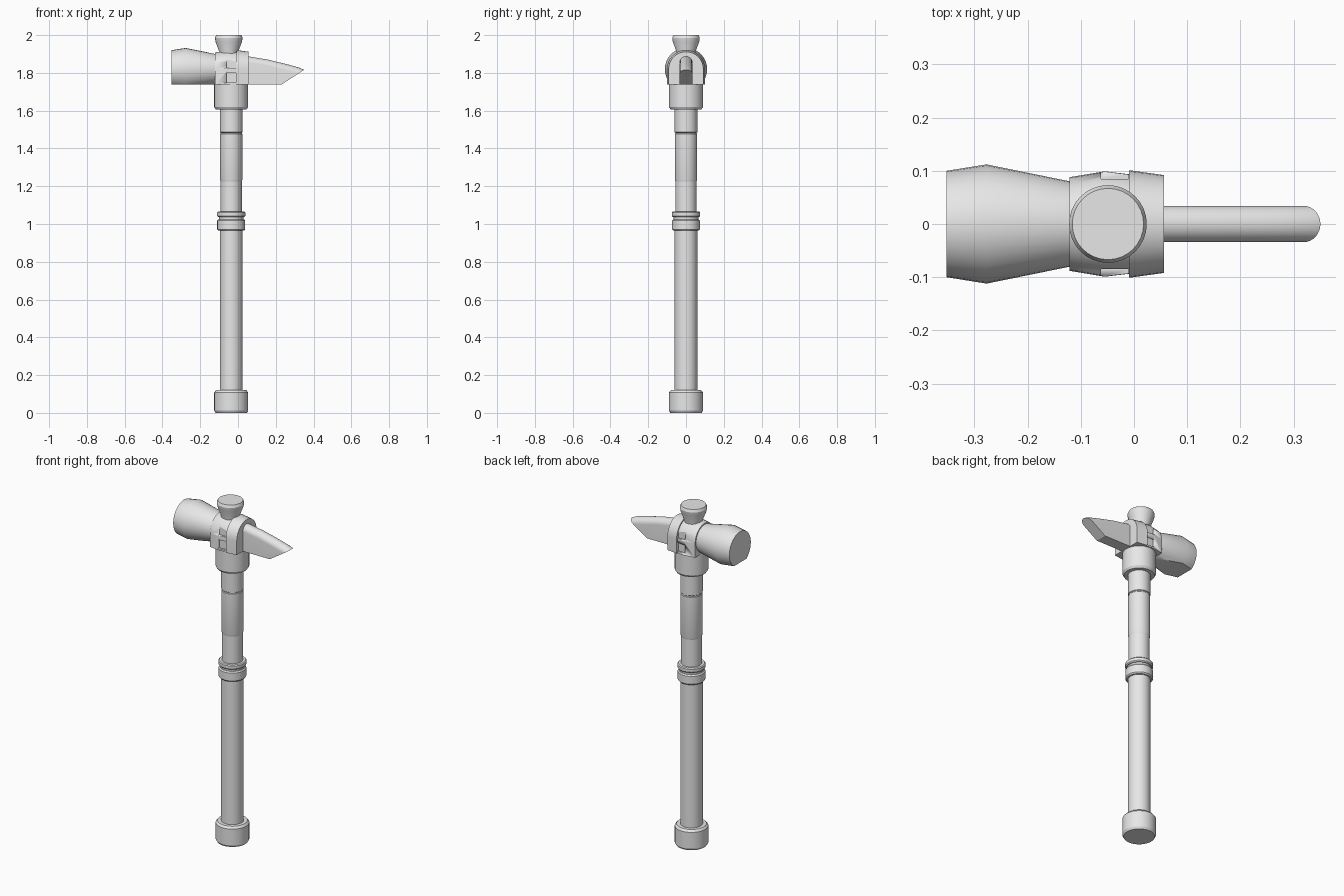
import bpy, bmesh, math
from mathutils import Vector

if "Cube" in bpy.data.objects:
    bpy.data.objects.remove(bpy.data.objects["Cube"], do_unlink=True)

steel = bpy.data.materials.new("plain_grey")
steel.use_nodes = True
GREY = (0.8, 0.8, 0.8, 1)
steel.diffuse_color = GREY
steel.node_tree.nodes["Principled BSDF"].inputs["Base Color"].default_value = GREY

AXIS_X = -0.036   # handle centre line
HEAD_Z = 1.82     # head centre line
BASE_Z = 1.738    # flat underside of the head


def finish(name, bm):
    bmesh.ops.recalc_face_normals(bm, faces=bm.faces)
    mesh = bpy.data.meshes.new(name)
    bm.to_mesh(mesh)
    bm.free()
    mesh.materials.append(steel)
    obj = bpy.data.objects.new(name, mesh)
    bpy.context.collection.objects.link(obj)
    bpy.ops.object.select_all(action="DESELECT")
    obj.select_set(True)
    bpy.context.view_layer.objects.active = obj
    bpy.ops.object.shade_smooth_by_angle(angle=math.radians(25))
    return obj


def loft(sections):
    """Skin a list of closed point rings and cap both ends."""
    bm = bmesh.new()
    rings = [[bm.verts.new(p) for p in ring] for ring in sections]
    n = len(rings[0])
    for a, b in zip(rings, rings[1:]):
        for i in range(n):
            j = (i + 1) % n
            bm.faces.new((a[i], a[j], b[j], b[i]))
    bm.faces.new(rings[0])
    bm.faces.new(rings[-1])
    return bm


def circle(r, n=32):
    return [(r * math.cos(math.tau * i / n), r * math.sin(math.tau * i / n)) for i in range(n)]


def upright(name, profile, x=AXIS_X):
    """Round part on a vertical axis from (radius, z) pairs."""
    return finish(name, loft([[(x + u, v, z) for u, v in circle(r)] for r, z in profile]))


def arch(x, half, top, bottom=BASE_Z, n=16):
    """Horseshoe section: flat sides and base, round top."""
    pts = [(x, half * math.cos(math.pi * i / n), top - half + half * math.sin(math.pi * i / n))
           for i in range(n + 1)]
    return [(x, half, bottom)] + pts + [(x, -half, bottom)]


def slice_off(bm, point, normal):
    """Cut away everything on the normal's side and close the hole."""
    geom = bm.verts[:] + bm.edges[:] + bm.faces[:]
    bmesh.ops.bisect_plane(bm, geom=geom, dist=1e-5, plane_co=Vector(point),
                           plane_no=Vector(normal), clear_outer=True)
    bmesh.ops.holes_fill(bm, edges=[e for e in bm.edges if e.is_boundary])


# Handle, from the pommel up to the head socket
upright("pommel", [(0.083, 0), (0.09, 0.012), (0.09, 0.108), (0.08, 0.12)])
upright("grip", [(0.06, 0.11), (0.06, 0.98)])
upright("lower_band", [(0.068, 0.965), (0.074, 0.972), (0.074, 1.018), (0.068, 1.025)])
upright("band_core", [(0.065, 1.02), (0.065, 1.045)])
upright("upper_band", [(0.07, 1.037), (0.075, 1.043), (0.075, 1.06), (0.07, 1.065)])
upright("narrow_shaft", [(0.056, 1.06), (0.056, 1.24)])
upright("upper_shaft", [(0.056, 1.225), (0.059, 1.235), (0.059, 1.476), (0.056, 1.479),
                        (0.056, 1.483), (0.06, 1.486), (0.06, 1.62)])
upright("head_socket", [(0.082, 1.607), (0.09, 1.62), (0.09, BASE_Z)])

# Round striking head, flattened underneath
striker = [(-0.352, 0.1), (-0.277, 0.112), (-0.11, 0.078)]
bm = loft([[(x, u, HEAD_Z + v) for u, v in circle(r)] for x, r in striker])
slice_off(bm, (0, 0, BASE_Z), (0, 0, -1))
finish("striking_head", bm)

# Arched collar with shallow side recesses
collar = finish("collar", loft([arch(x, w, HEAD_Z + w) for x, w in
                                [(-0.121, 0.088), (-0.055, 0.099), (-0.005, 0.093)]]))
bm = bmesh.new()
for side in (-1, 1):
    for low, high in ((BASE_Z + 0.01, 1.8), (1.825, 1.885)):
        box = bmesh.ops.create_cube(bm, size=1)["verts"]
        for v in box:
            v.co = (-0.036 + v.co.x * 0.052, side * 0.135 + v.co.y * 0.1,
                    (low + high) / 2 + v.co.z * (high - low))
cutter = finish("recess_cutter", bm)
cutter.hide_render = True
cutter.hide_set(True)
cut = collar.modifiers.new("recesses", "BOOLEAN")
cut.operation = "DIFFERENCE"
cut.object = cutter
cut.solver = "EXACT"
bpy.context.view_layer.objects.active = collar
bpy.ops.object.modifier_apply(modifier=cut.name)
bpy.data.objects.remove(cutter, do_unlink=True)

# Arched ring that holds the spike
finish("spike_ring", loft([arch(x, w, HEAD_Z + w) for x, w in [(-0.009, 0.101), (0.056, 0.092)]]))

# Spike with a sloping round back and a slanted underside at the tip
bm = loft([arch(x, 0.034, top) for x, top in
           [(0.04, 1.89), (0.16, 1.87), (0.27, 1.843), (0.32, 1.829), (0.37, 1.808)]])
slice_off(bm, (0.23, 0, BASE_Z), (0.078, 0, -0.12))
finish("spike", bm)

# Flared top knob
upright("top_knob", [(0.05, 1.89), (0.05, 1.912), (0.07, 1.965), (0.073, 1.985), (0.067, 2.0)], x=-0.049)
